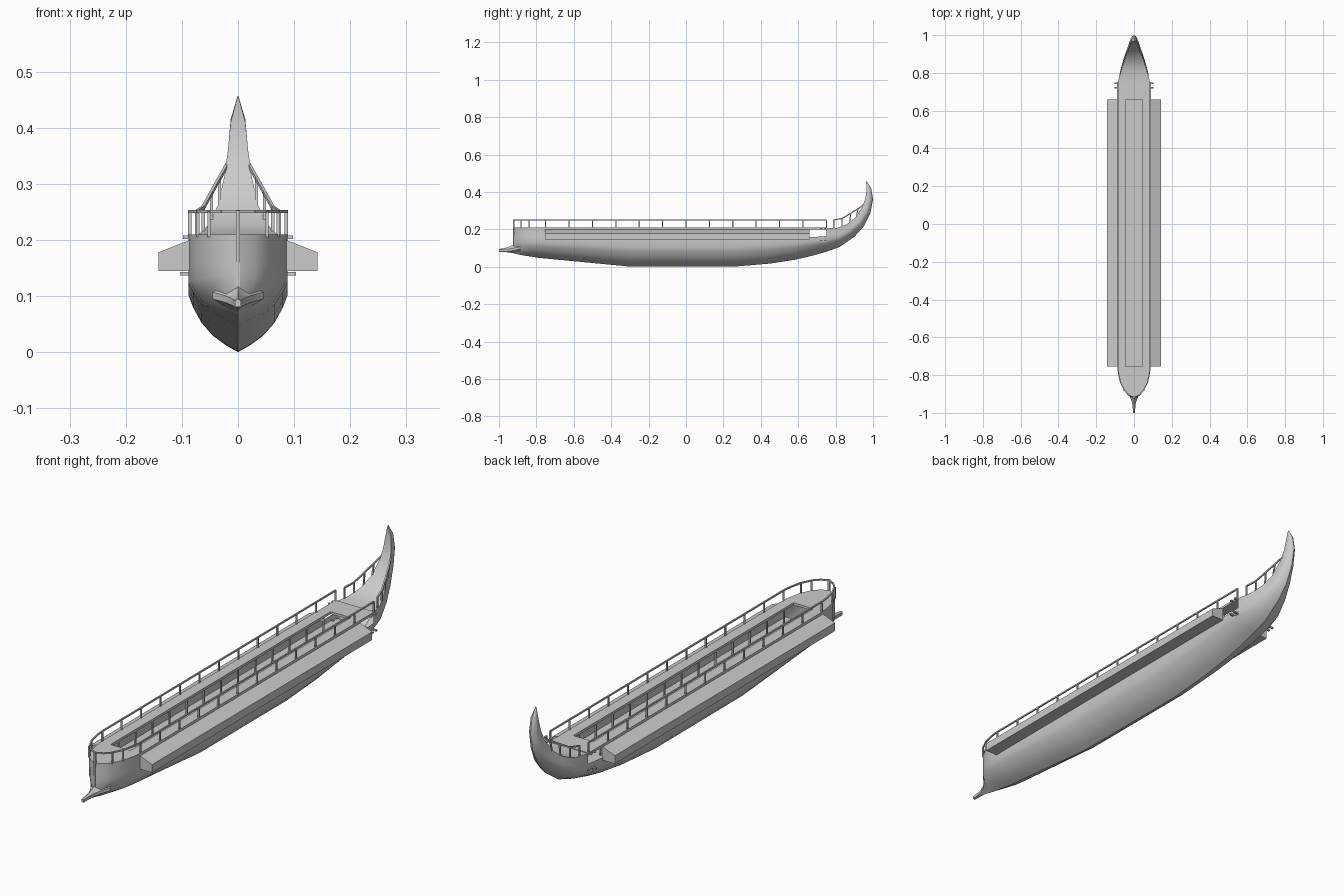
import bpy, bmesh, math
from mathutils import Vector

if "Cube" in bpy.data.objects:
    bpy.data.objects.remove(bpy.data.objects["Cube"])


def finish(name, bm, smooth=None):
    bmesh.ops.recalc_face_normals(bm, faces=bm.faces)
    me = bpy.data.meshes.new(name)
    bm.to_mesh(me)
    bm.free()
    ob = bpy.data.objects.new(name, me)
    bpy.context.collection.objects.link(ob)
    if smooth:
        bpy.ops.object.select_all(action='DESELECT')
        ob.select_set(True)
        bpy.context.view_layer.objects.active = ob
        bpy.ops.object.shade_smooth_by_angle(angle=math.radians(smooth))
    return ob


def prism(bm, pts, d):
    """Extrude a closed polygon of 3D points along vector d."""
    a = [bm.verts.new(p) for p in pts]
    b = [bm.verts.new(Vector(p) + Vector(d)) for p in pts]
    n = len(pts)
    bm.faces.new(a)
    bm.faces.new(b[::-1])
    for i in range(n):
        bm.faces.new((a[i], b[i], b[(i + 1) % n], a[(i + 1) % n]))


def box(bm, x0, x1, y0, y1, z0, z1):
    prism(bm, [(x0, y0, z0), (x1, y0, z0), (x1, y1, z0), (x0, y1, z0)], (0, 0, z1 - z0))


def beam(bm, p, q, r=0.0028):
    """Square bar between two points."""
    p, q = Vector(p), Vector(q)
    d = (q - p).normalized()
    u = d.cross(Vector((1, 0, 0)) if abs(d.z) > 0.9 else Vector((0, 0, 1))).normalized() * r
    v = d.cross(u).normalized() * r
    prism(bm, [p + u + v, p - u + v, p - u - v, p + u - v], q - p)


# Hull stations: keel y, keel z, top y, top z, half width
ST = [(-.925, .075, -.92, .21, .003), (-.913, .07, -.905, .21, .03), (-.885, .063, -.885, .21, .05),
      (-.84, .056, -.84, .21, .073), (-.79, .048, -.79, .21, .084), (-.74, .043, -.74, .21, .088),
      (-.5, .02, -.5, .21, .088), (-.3, .001, -.3, .21, .088), (.25, 0, .25, .21, .088),
      (.45, .017, .45, .21, .088), (.58, .037, .58, .21, .088), (.66, .055, .66, .21, .088),
      (.75, .08, .75, .207, .084), (.82, .105, .81, .208, .072), (.9, .16, .86, .227, .053),
      (.95, .215, .905, .262, .036), (.985, .285, .94, .315, .024), (1, .36, .958, .36, .018),
      (.99, .42, .966, .41, .013), (.967, .457, .963, .455, .001)]
SECTION = [(0, 0), (.06, .25), (.14, .51), (.25, .74), (.38, .91), (.48, 1), (.66, 1), (1, 1)]

# Hull skin, with a side opening just ahead of the stern
bm = bmesh.new()
rings = []
for yk, zk, yt, zt, w in ST:
    half = [(w * f, yk + (yt - yk) * t, zk + (zt - zk) * t) for t, f in SECTION]
    full = [(-x, y, z) for x, y, z in half[:0:-1]] + half
    rings.append([bm.verts.new(p) for p in full])
n = len(rings[0])
for i in range(len(ST) - 1):
    a, b = rings[i], rings[i + 1]
    for j in range(n - 1):
        if i == 11 and j in (0, n - 2):
            continue
        bm.faces.new((a[j], a[j + 1], b[j + 1], b[j]))
    if i >= 12:  # stern top surface
        bm.faces.new((a[-1], a[0], b[0], b[-1]))
finish("hull", bm, 35)

# Ram at the waterline
bm = bmesh.new()
prev = None
for y, w, z0, z1 in [(-.885, .045, .066, .14), (-.915, .022, .071, .122), (-.945, .01, .076, .107),
                     (-.97, .007, .079, .1), (-1, .005, .081, .095)]:
    zm = (z0 + z1) / 2
    ring = [bm.verts.new(p) for p in [(0, y, z0), (w, y, zm - .008), (w, y, zm + .004), (0, y, z1),
                                      (-w, y, zm + .004), (-w, y, zm - .008)]]
    if prev:
        for j in range(6):
            k = (j + 1) % 6
            bm.faces.new((prev[j], prev[k], ring[k], ring[j]))
    prev = ring
bm.faces.new(prev)
finish("ram", bm, 35)

# Stem post and keel at the bow
bm = bmesh.new()
beam(bm, (0, -.92, .1), (0, -.92, .253), .004)
finish("stem_post", bm)

# Deck with a long central well
bm = bmesh.new()
bow = [(s[4], s[2]) for s in ST[:5]] + [(.088, -.755)]
prism(bm, [(x, y, .2) for x, y in bow] + [(-x, y, .2) for x, y in bow[::-1]], (0, 0, .01))
for s in (-1, 1):
    box(bm, *sorted((s * .045, s * .088)), -.755, .66, .2, .21)
box(bm, -.088, .088, .66, .752, .2, .21)
finish("deck", bm)

# Lower floor
bm = bmesh.new()
box(bm, -.085, .085, -.76, .75, .135, .14)
finish("lower_floor", bm)

# Stanchions under the well edges
bm = bmesh.new()
for s in (-1, 1):
    for i in range(13):
        y = -.7 + i * .11
        beam(bm, (s * .049, y, .14), (s * .049, y, .2), .003)
finish("well_stanchions", bm)

# Outriggers for the oars
for s, name in ((-1, "outrigger_left"), (1, "outrigger_right")):
    bm = bmesh.new()
    prism(bm, [(s * x, -.755, z) for x, z in
               [(.086, .145), (.142, .145), (.142, .178), (.086, .2)]], (0, 1.415, 0))
    finish(name, bm)

# Deck railing running round the bow
bm = bmesh.new()
side = [(.086, .75), (.086, -.755)] + [(s[4] - .002, s[2]) for s in ST[4:0:-1]] + [(0, -.918)]
for s in (-1, 1):
    for (x0, y0), (x1, y1) in zip(side, side[1:]):
        beam(bm, (s * x0, y0, .251), (s * x1, y1, .251))
    for x, y in [(.086, .75 - i * .125) for i in range(13)] + [(.071, -.84), (.052, -.882)]:
        beam(bm, (s * x, y, .205), (s * x, y, .251))
finish("deck_railing", bm)

# Stern railing climbing with the hull
bm = bmesh.new()
top = [(.074, .79, .25), (.062, .835, .258), (.047, .88, .285), (.033, .92, .31), (.019, .955, .335)]
foot = [(.074, .79, .205), (.062, .835, .215), (.047, .875, .235), (.033, .91, .265), (.021, .955, .33)]
for s in (-1, 1):
    m = lambda p: (s * p[0], p[1], p[2])
    for p, q in zip(top, top[1:]):
        beam(bm, m(p), m(q))
    for p, q in zip(foot[:4], top):
        beam(bm, m(p), m(q))
finish("stern_railing", bm)

# Steering oar brackets
bm = bmesh.new()
for s in (-1, 1):
    for x, z in ((.098, .205), (.103, .14)):
        for y in (.722, .745):
            box(bm, *sorted((s * .075, s * x)), y - .004, y + .004, z - .003, z + .003)
finish("steering_brackets", bm)
